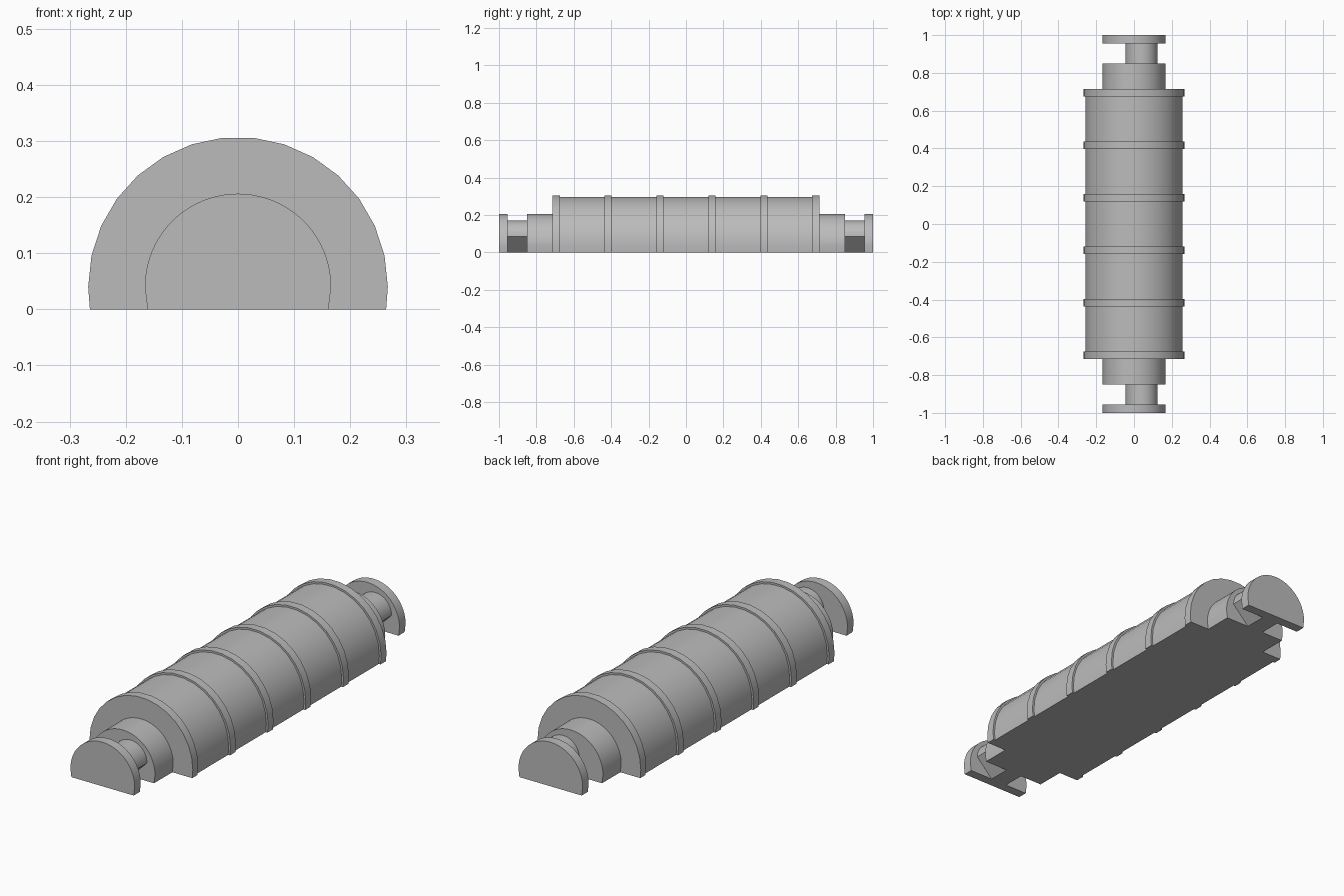
import bpy, bmesh, math

if "Cube" in bpy.data.objects:
    bpy.data.objects.remove(bpy.data.objects["Cube"], do_unlink=True)

grey = bpy.data.materials.new("plain_grey")
grey.use_nodes = True
colour = (0.5, 0.5, 0.5, 1)
grey.diffuse_color = colour
grey.node_tree.nodes["Principled BSDF"].inputs["Base Color"].default_value = colour

AXIS_Z = 0.04


def extrude(name, profile, y0, y1):
    """Solid from an (x, z) outline, running from y0 to y1."""
    bm = bmesh.new()
    face = bm.faces.new([bm.verts.new((x, y0, z)) for x, z in profile])
    result = bmesh.ops.extrude_face_region(bm, geom=[face])
    moved = [v for v in result["geom"] if isinstance(v, bmesh.types.BMVert)]
    bmesh.ops.translate(bm, verts=moved, vec=(0, y1 - y0, 0))
    bmesh.ops.recalc_face_normals(bm, faces=bm.faces)
    mesh = bpy.data.meshes.new(name)
    bm.to_mesh(mesh)
    bm.free()
    mesh.materials.append(grey)
    obj = bpy.data.objects.new(name, mesh)
    bpy.context.collection.objects.link(obj)
    bpy.ops.object.select_all(action="DESELECT")
    obj.select_set(True)
    bpy.context.view_layer.objects.active = obj
    bpy.ops.object.shade_smooth_by_angle(angle=math.radians(25))
    return obj


def cut_circle(radius, sides):
    """Circle about the main axis, trimmed flat at the ground."""
    half = sides // 2
    arc = [(radius * math.cos(math.pi * i / half),
            AXIS_Z + radius * math.sin(math.pi * i / half)) for i in range(half + 1)]
    foot = math.sqrt(radius ** 2 - AXIS_Z ** 2)
    return arc + [(-foot, 0), (foot, 0)]


# Main barrel and its raised bands
extrude("barrel", cut_circle(0.258, 30), -0.7, 0.7)
for i in range(6):
    y = -0.695 + i * 0.278
    extrude(f"band_{i + 1}", cut_circle(0.267, 30), y - 0.02, y + 0.02)

# Offset pin outline: round top, upright left side, undercut right side
PIN_X, PIN_R = 0.04, 0.085
pin = [(PIN_X + PIN_R * math.cos(math.pi * i / 24),
        PIN_R + PIN_R * math.sin(math.pi * i / 24)) for i in range(25)]
pin += [(PIN_X - PIN_R, 0), (PIN_X, 0)]

# Journal, pin and end flange at both ends
for side, label in ((-1, "front"), (1, "back")):
    extrude(f"{label}_journal", cut_circle(0.166, 80), side * 0.69, side * 0.85)
    extrude(f"{label}_pin", pin, side * 0.84, side * 0.96)
    extrude(f"{label}_flange", cut_circle(0.166, 80), side * 0.955, side * 1.0)
